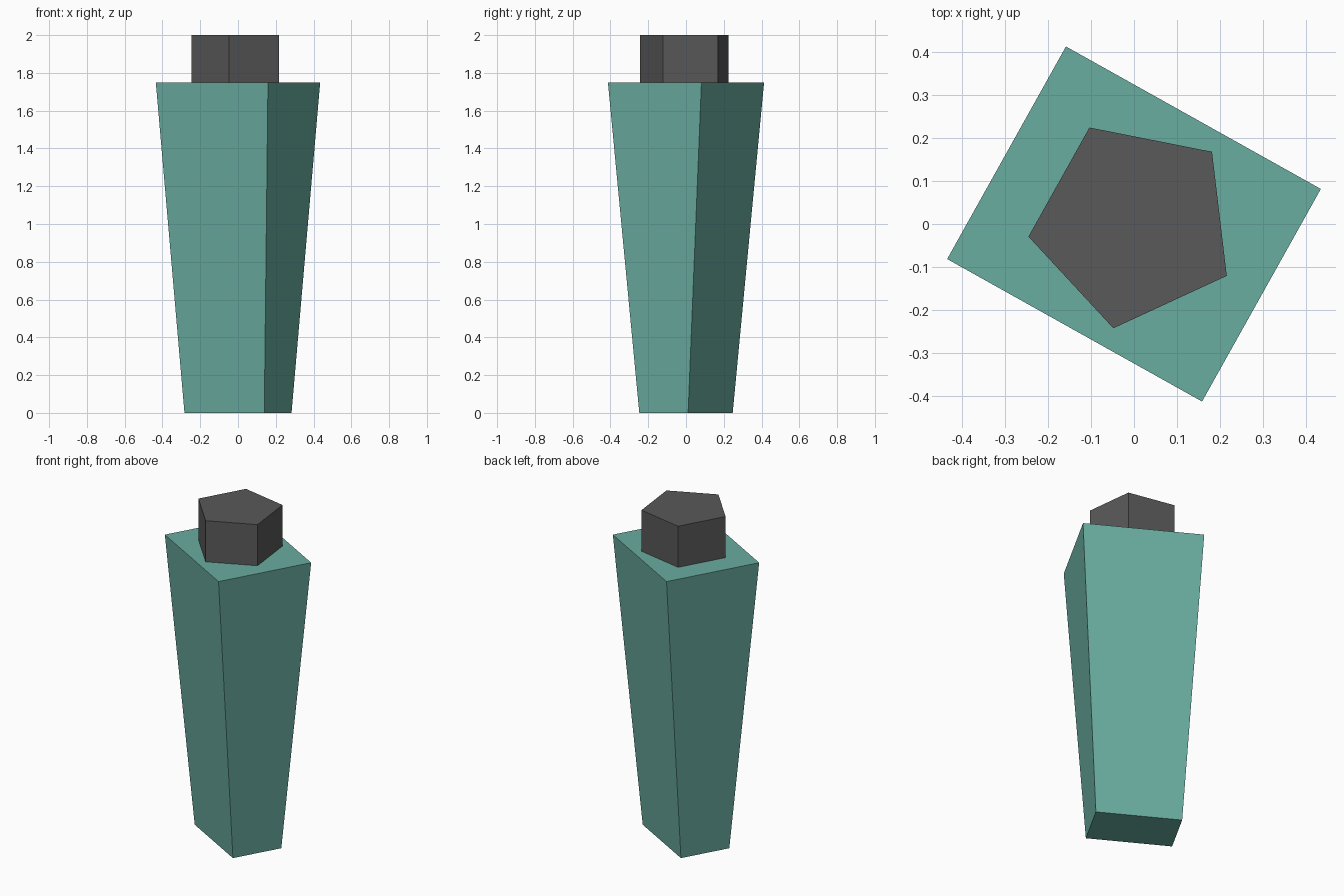
import bpy, bmesh, math

if "Cube" in bpy.data.objects:
    bpy.data.objects.remove(bpy.data.objects["Cube"])


def material(name, rgb):
    m = bpy.data.materials.new(name)
    m.diffuse_color = (*rgb, 1.0)
    m.use_nodes = True
    m.node_tree.nodes["Principled BSDF"].inputs["Base Color"].default_value = m.diffuse_color
    return m


def loft(name, lower, upper, z0, z1, mat):
    """Closed solid between two outlines with equal point counts."""
    bm = bmesh.new()
    a = [bm.verts.new((x, y, z0)) for x, y in lower]
    b = [bm.verts.new((x, y, z1)) for x, y in upper]
    n = len(a)
    for i in range(n):
        j = (i + 1) % n
        bm.faces.new((a[i], a[j], b[j], b[i]))
    bm.faces.new(a[::-1])
    bm.faces.new(b)
    bmesh.ops.recalc_face_normals(bm, faces=bm.faces[:])
    mesh = bpy.data.meshes.new(name)
    bm.to_mesh(mesh)
    bm.free()
    mesh.materials.append(mat)
    obj = bpy.data.objects.new(name, mesh)
    bpy.context.collection.objects.link(obj)
    return obj


TURN = math.radians(-29.2)


def rectangle(hx, hy):
    c, s = math.cos(TURN), math.sin(TURN)
    return [(x * c - y * s, x * s + y * c)
            for x, y in ((-hx, -hy), (hx, -hy), (hx, hy), (-hx, hy))]


def polygon(n, r, start):
    return [(r * math.cos(start + i * math.tau / n),
             r * math.sin(start + i * math.tau / n)) for i in range(n)]


teal = material("teal", (0.142, 0.418, 0.352))
grey = material("dark grey", (0.1, 0.1, 0.1))

# Tapered rectangular body, wider at the top
loft("bottle_body", rectangle(0.242, 0.148), rectangle(0.34, 0.2835), 0.0, 1.75, teal)

# Five-sided cap
pentagon = polygon(5, 0.2475, TURN)
loft("bottle_cap", pentagon, pentagon, 1.75, 2.0, grey)
